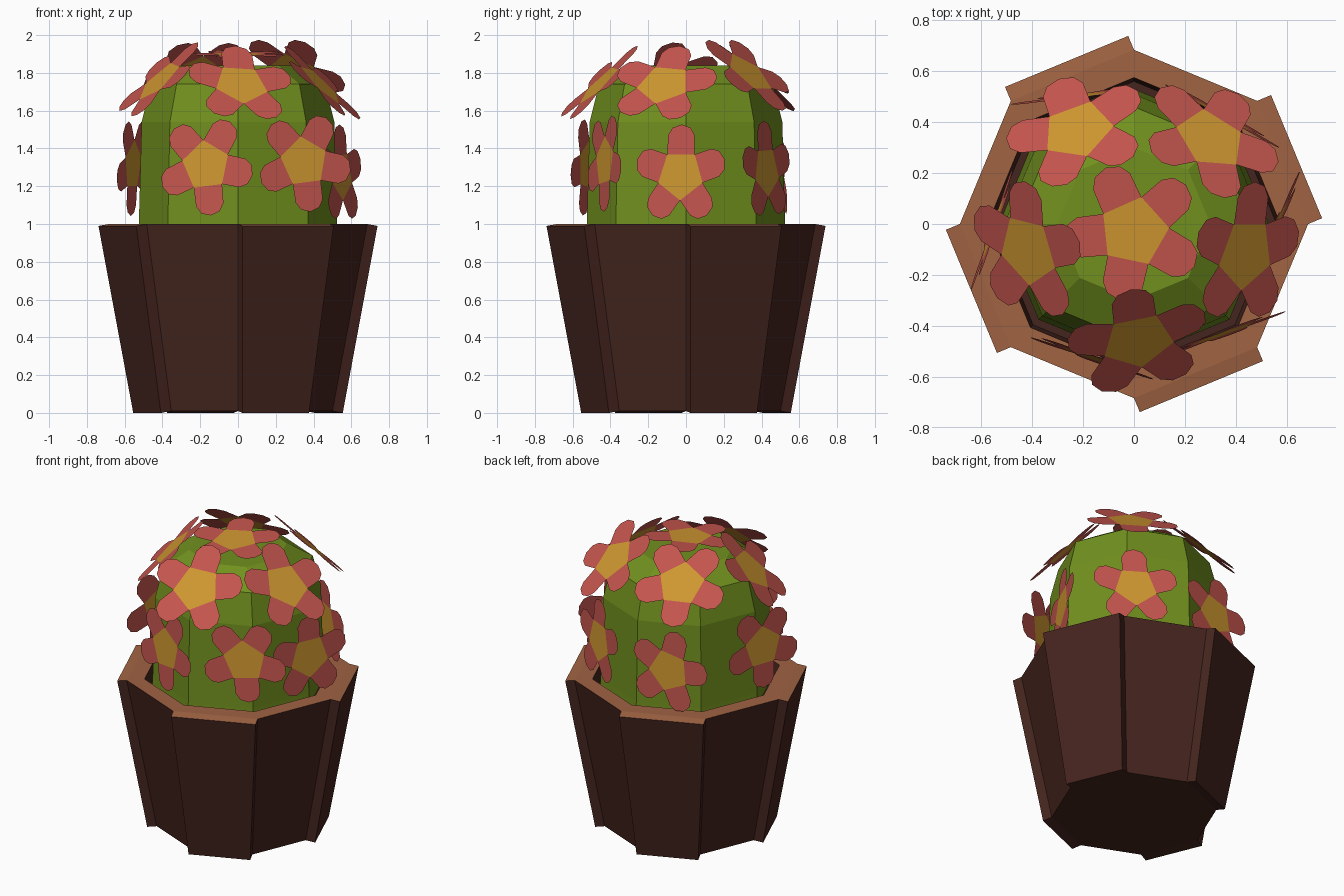
import bpy, bmesh
from math import sin, cos, radians, pi
from mathutils import Vector

if "Cube" in bpy.data.objects:
    bpy.data.objects.remove(bpy.data.objects["Cube"])


def material(name, rgb):
    m = bpy.data.materials.new(name)
    m.diffuse_color = (*rgb, 1)
    m.use_nodes = True
    m.node_tree.nodes["Principled BSDF"].inputs["Base Color"].default_value = m.diffuse_color
    return m


POT = material("dark_clay", (0.06, 0.018, 0.013))
RIM = material("light_clay", (0.35, 0.125, 0.055))
GREEN = material("cactus_green", (0.165, 0.28, 0.013))
PETAL = material("petal_red", (0.55, 0.09, 0.075))
CENTRE = material("flower_yellow", (0.62, 0.31, 0.03))


def finish(bm, name, mats):
    mesh = bpy.data.meshes.new(name)
    bm.to_mesh(mesh)
    bm.free()
    for m in mats:
        mesh.materials.append(m)
    ob = bpy.data.objects.new(name, mesh)
    bpy.context.collection.objects.link(ob)
    return ob


def lathe8(bm, profile):
    """Eight-sided solid from (radius, z) rings; returns the side faces per band."""
    rings = [[bm.verts.new((r * cos(k * pi / 4), r * sin(k * pi / 4), z))
              for k in range(8)] for r, z in profile]
    bands = []
    for a, b in zip(rings, rings[1:]):
        bands.append([bm.faces.new((a[k], a[(k + 1) % 8], b[(k + 1) % 8], b[k]))
                      for k in range(8)])
    bm.faces.new(rings[0][::-1])
    bm.faces.new(rings[-1])
    bm.normal_update()
    return bands


# Pot: octagonal tub with every other side panel raised
bm = bmesh.new()
bands = lathe8(bm, [(0.50, 0.01), (0.684, 1.0), (0.575, 1.0), (0.56, 0.92)])
panels = bands[0][::2]
normals = [f.normal.copy() for f in panels]
for f, n in zip(panels, normals):
    new = bmesh.ops.extrude_face_region(bm, geom=[f])["geom"]
    bmesh.ops.translate(bm, vec=n * 0.06,
                        verts=[v for v in new if isinstance(v, bmesh.types.BMVert)])
bmesh.ops.delete(bm, geom=[f for f in panels if f.is_valid], context="FACES_ONLY")
bm.normal_update()
for f in bm.faces:
    if f.normal.z > 0.5 and f.calc_center_median().z > 0.95:
        f.material_index = 1
finish(bm, "pot", [POT, RIM])

# Cactus body: faceted dome
bm = bmesh.new()
lathe8(bm, [(0.53, 0.90), (0.525, 1.0), (0.51, 1.54), (0.46, 1.74), (0.30, 1.84)])
finish(bm, "cactus_body", [GREEN])


def flower(name, angle, radius, z, facing, tilt, spin, size=1.0):
    """Flat five-petal flower at a polar position, facing a heading, tilted upwards."""
    p, a, e = radians(angle), radians(facing), radians(tilt)
    right = Vector((-sin(a), cos(a), 0))
    up = Vector((-cos(a) * sin(e), -sin(a) * sin(e), cos(e)))
    origin = Vector((radius * cos(p), radius * sin(p), z))
    bm = bmesh.new()

    def vert(u, v, t):
        x, y = u * cos(t) - v * sin(t), u * sin(t) + v * cos(t)
        return bm.verts.new(origin + (right * x + up * y) * size)

    turns = [radians(spin + 72 * k) for k in range(5)]
    hub = [vert(0.135, 0, t + pi / 5) for t in turns]
    bm.faces.new(hub).material_index = 1
    for k, t in enumerate(turns):
        outer = [vert(u, v, t) for u, v in
                 ((0.21, -0.077), (0.25, -0.052), (0.267, 0),
                  (0.25, 0.052), (0.21, 0.077))]
        bm.faces.new([hub[k - 1], *outer, hub[k]])
    finish(bm, name, [PETAL, CENTRE])


# Flowers: one on top, a tilted upper ring, an upright lower ring
flower("top_flower", 270, 0.03, 1.90, 270, 86, 114, 1.03)
upper = [(272, 0.46, 1.74, 285, 45, 85), (345, 0.455, 1.74, 345, 45, 83),
         (48, 0.45, 1.80, 58, 46, 270), (121, 0.43, 1.79, 110, 48, 270),
         (194, 0.43, 1.76, 203, 45, 80)]
lower = [(252, 0.55, 1.31, 251, 3, 277), (309, 0.555, 1.33, 290, 3, 277),
         (357, 0.55, 1.26, 336, 3, 90), (51, 0.55, 1.28, 61, 3, 92),
         (114, 0.55, 1.26, 97, 3, 78), (182, 0.555, 1.31, 161, 3, 270)]
for i, spec in enumerate(upper):
    flower(f"upper_flower_{i + 1}", *spec, 1.08)
for i, spec in enumerate(lower):
    flower(f"lower_flower_{i + 1}", *spec)
